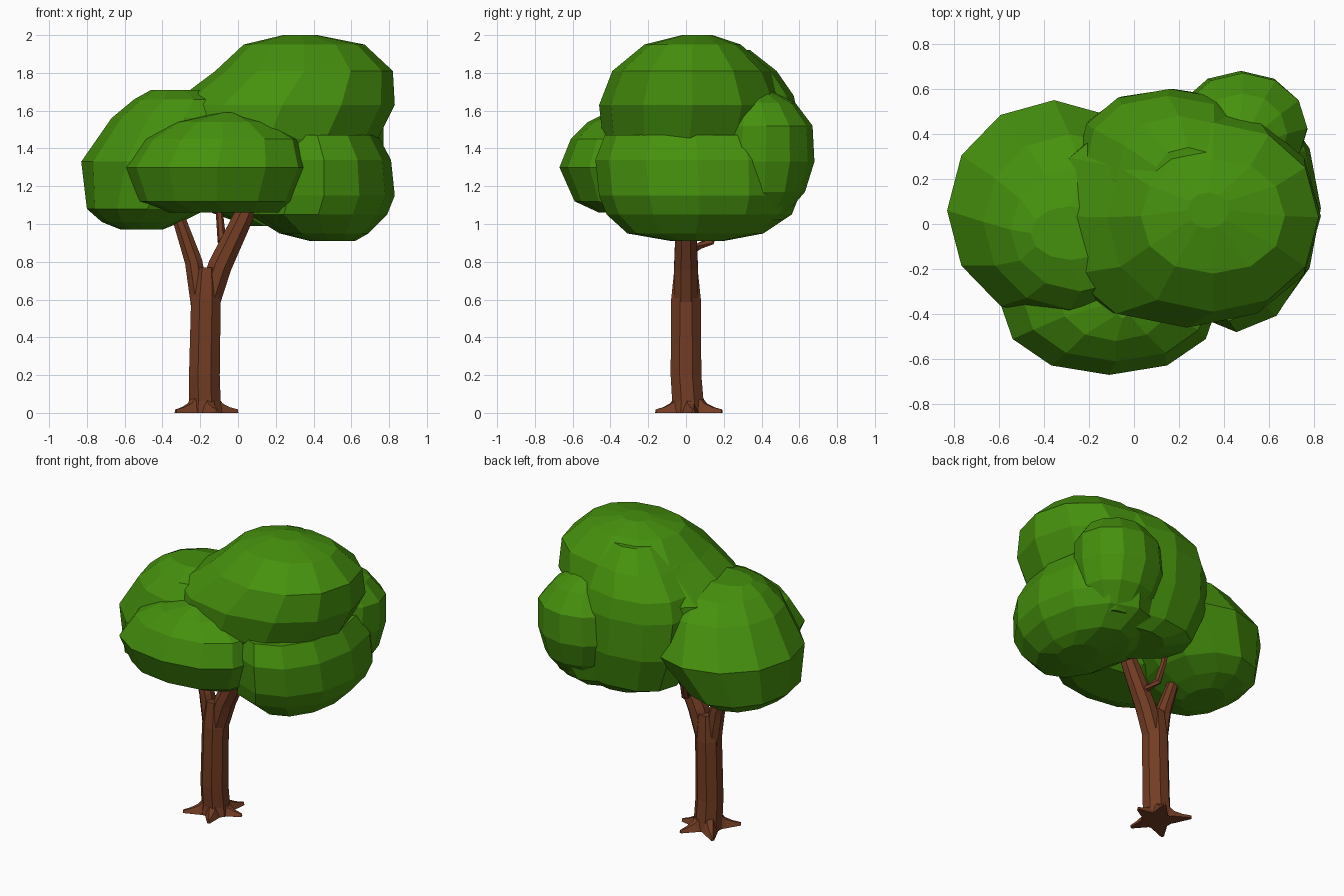
import bpy, bmesh, math
from mathutils import Vector


def material(name, rgb):
    m = bpy.data.materials.new(name)
    m.diffuse_color = (*rgb, 1)
    return m


LEAF = material("leaf green", (0.06, 0.28, 0.004))
BARK = material("bark brown", (0.17, 0.046, 0.017))


def skin(name, loops, mat):
    """Closed low-poly surface through equal-sized vertex loops."""
    bm = bmesh.new()
    rows = [[bm.verts.new(p) for p in loop] for loop in loops]
    n = len(rows[0])
    for a, b in zip(rows, rows[1:]):
        for i in range(n):
            j = (i + 1) % n
            bm.faces.new((a[i], a[j], b[j], b[i]))
    bm.faces.new(rows[0][::-1])
    bm.faces.new(rows[-1])
    bmesh.ops.recalc_face_normals(bm, faces=bm.faces)
    me = bpy.data.meshes.new(name)
    bm.to_mesh(me)
    bm.free()
    me.materials.append(mat)
    ob = bpy.data.objects.new(name, me)
    bpy.context.collection.objects.link(ob)
    return ob


def clump(name, rings, n=12, square=1.0):
    """Leaf clump from rings (z, x min, x max, y min, y max); square < 1 is boxier."""
    def power(v):
        return math.copysign(abs(v) ** square, v) if abs(v) > 1e-6 else 0.0
    loops = []
    for z, x0, x1, y0, y1 in rings:
        loops.append([((x0 + x1) / 2 + (x1 - x0) / 2 * power(math.cos(t)),
                       (y0 + y1) / 2 + (y1 - y0) / 2 * power(math.sin(t)), z)
                      for t in (2 * math.pi * i / n for i in range(n))])
    skin(name, loops, LEAF)


def limb(name, path, n=8, flat=False):
    """Tapered limb along points (x, y, z, radius)."""
    pts = [Vector(p[:3]) for p in path]
    loops = []
    for k, p in enumerate(pts):
        d = (pts[min(k + 1, len(pts) - 1)] - pts[max(k - 1, 0)]).normalized()
        if flat:
            d = Vector((0, 0, 1))
        u = Vector((0, 1, 0)) if abs(d.y) < 0.8 else Vector((1, 0, 0))
        u = (u - d * u.dot(d)).normalized()
        v = d.cross(u)
        r = path[k][3]
        loops.append([p + r * (u * math.cos(t) + v * math.sin(t))
                      for t in (2 * math.pi * (i + 0.5) / n for i in range(n))])
    skin(name, loops, BARK)


# Leaf clumps
clump("left_leaf_clump", [
    (0.97, -0.62, -0.40, -0.12, 0.22), (1.01, -0.72, -0.30, -0.26, 0.36),
    (1.08, -0.80, -0.16, -0.36, 0.46), (1.33, -0.83, 0.12, -0.43, 0.55),
    (1.56, -0.67, 0.10, -0.38, 0.40), (1.66, -0.55, 0.08, -0.30, 0.25),
    (1.71, -0.46, -0.10, -0.16, 0.08)])
clump("upper_leaf_clump", [
    (1.28, -0.20, 0.60, -0.36, 0.42), (1.45, -0.42, 0.74, -0.44, 0.48),
    (1.63, -0.36, 0.83, -0.46, 0.53), (1.81, -0.12, 0.82, -0.39, 0.45),
    (1.95, 0.03, 0.67, -0.22, 0.29), (2.00, 0.24, 0.42, -0.02, 0.14)], square=0.93)
clump("lower_right_leaf_clump", [
    (0.91, 0.38, 0.62, -0.08, 0.20), (0.95, 0.22, 0.69, -0.31, 0.41),
    (1.05, 0.06, 0.79, -0.42, 0.56), (1.15, 0.08, 0.83, -0.46, 0.60),
    (1.34, 0.10, 0.81, -0.48, 0.60), (1.47, 0.10, 0.74, -0.43, 0.54)])
clump("front_leaf_clump", [
    (1.06, -0.36, 0.22, -0.46, -0.12), (1.12, -0.53, 0.30, -0.59, -0.05),
    (1.30, -0.60, 0.38, -0.67, 0.00), (1.45, -0.50, 0.34, -0.61, -0.02),
    (1.54, -0.34, 0.18, -0.52, -0.06), (1.59, -0.10, 0.0, -0.42, -0.12)],
    square=0.93)
clump("back_leaf_clump", [
    (1.02, 0.36, 0.62, 0.28, 0.50), (1.17, 0.24, 0.73, 0.20, 0.63),
    (1.33, 0.18, 0.77, 0.16, 0.68), (1.52, 0.20, 0.77, 0.18, 0.67),
    (1.64, 0.28, 0.68, 0.22, 0.58), (1.71, 0.38, 0.56, 0.28, 0.44)])
# Fills the space behind, between the left, upper and lower clumps
clump("middle_leaf_clump", [
    (0.99, 0.05, 0.45, 0.10, 0.46), (1.06, -0.14, 0.55, 0.06, 0.54),
    (1.30, -0.24, 0.58, 0.00, 0.60), (1.55, -0.26, 0.58, -0.10, 0.60),
    (1.68, -0.22, 0.52, -0.10, 0.57), (1.81, -0.08, 0.48, -0.10, 0.48),
    (1.92, 0.08, 0.40, -0.05, 0.34)], square=0.85)

# Trunk and its branches
limb("trunk", [
    (-0.175, 0.01, 0.0, 0.10), (-0.175, 0.01, 0.06, 0.09),
    (-0.178, 0.0, 0.20, 0.088), (-0.17, 0.0, 0.60, 0.085),
    (-0.165, 0.0, 0.77, 0.066)], flat=True)
limb("left_branch", [
    (-0.20, 0.0, 0.58, 0.055), (-0.235, 0.0, 0.80, 0.05),
    (-0.31, 0.0, 1.02, 0.038), (-0.36, 0.0, 1.18, 0.028)])
limb("right_branch", [
    (-0.165, 0.0, 0.57, 0.070), (-0.095, 0.0, 0.78, 0.068),
    (0.02, 0.0, 1.02, 0.058), (0.10, 0.0, 1.20, 0.045)])
limb("back_branch", [
    (-0.04, 0.02, 0.86, 0.026), (-0.085, 0.13, 0.91, 0.024),
    (-0.095, 0.17, 1.02, 0.020), (-0.11, 0.21, 1.22, 0.016)], n=6)

# Roots spreading over the ground
for i, (tx, ty) in enumerate([(0.0, 0.04), (-0.09, 0.19), (-0.11, -0.16),
                              (-0.33, -0.12), (-0.32, 0.17)]):
    c, tip = Vector((-0.175, 0.01, 0)), Vector((tx, ty, 0))
    side = (tip - c).cross(Vector((0, 0, 1))).normalized()
    loops = []
    for f, w, h in [(0.3, 0.055, 0.10), (0.52, 0.042, 0.05),
                    (0.75, 0.026, 0.03), (1.0, 0.009, 0.018)]:
        p = c.lerp(tip, f)
        loops.append([p - side * w, p - side * w * 0.4 + Vector((0, 0, h)),
                      p + side * w * 0.4 + Vector((0, 0, h)), p + side * w])
    skin("root_%d" % (i + 1), loops, BARK)
